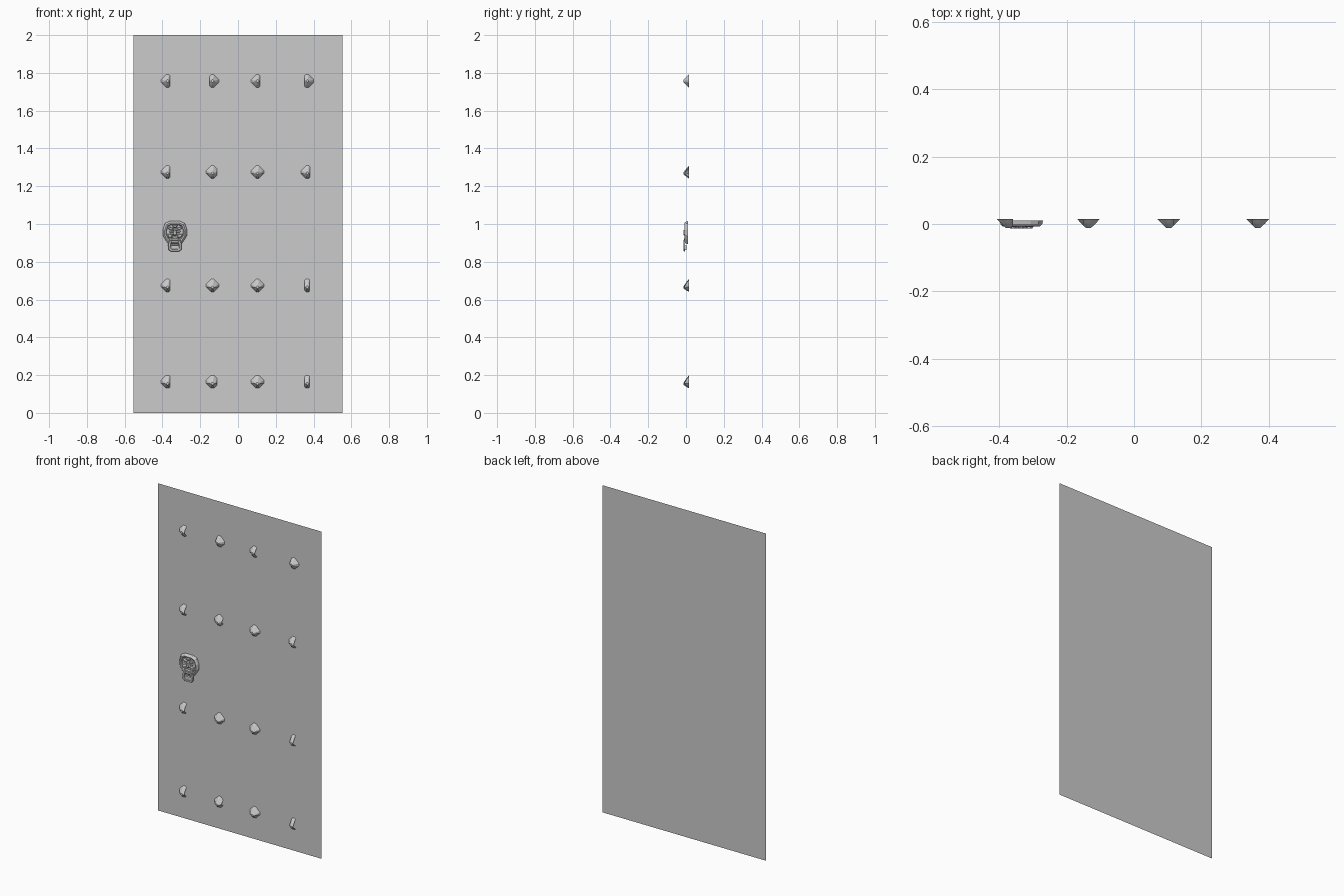
import bpy, bmesh
from math import sin, cos, pi
from mathutils import Vector

if "Cube" in bpy.data.objects:
    bpy.data.objects.remove(bpy.data.objects["Cube"])

BACK = 0.016


def finish(name, bm):
    bmesh.ops.recalc_face_normals(bm, faces=bm.faces)
    me = bpy.data.meshes.new(name)
    bm.to_mesh(me)
    bm.free()
    ob = bpy.data.objects.new(name, me)
    bpy.context.collection.objects.link(ob)
    return ob


def loft(bm, rings, cap=True):
    loops = [[bm.verts.new(p) for p in r] for r in rings]
    n = len(loops[0])
    for a, b in zip(loops, loops[1:]):
        for i in range(n):
            j = (i + 1) % n
            bm.faces.new((a[i], a[j], b[j], b[i]))
    if cap:
        bm.faces.new(loops[-1])


# Flat door panel
bm = bmesh.new()
bm.faces.new([bm.verts.new((x, BACK, z)) for x, z in
              ((-0.553, 0), (0.553, 0), (0.553, 2), (-0.553, 2))])
door = finish("door_panel", bm)
if door.data.polygons[0].normal.y > 0:
    door.data.flip_normals()


# Faceted studs, open where their hidden sides are trimmed away
def stud(name, x, z, lo, hi, drop):
    def ring(r, y, dz):
        c = 0.22 * r
        pts = [(r, -c), (r, c), (c, r), (-c, r), (-r, c), (-r, -c), (-c, -r), (c, -r)]
        return [(x + px, y, z + pz + dz) for px, pz in pts]
    bm = bmesh.new()
    loft(bm, [ring(0.034, BACK - 0.0005, 0), ring(0.022, 0.002, -drop * 0.5),
              ring(0.007, -0.012, -drop)])
    bmesh.ops.recalc_face_normals(bm, faces=bm.faces)
    for lim, d in ((lo, -1), (hi, 1)):
        bmesh.ops.bisect_plane(bm, geom=bm.verts[:] + bm.edges[:] + bm.faces[:],
                               plane_co=(x + lim, 0, 0), plane_no=(d, 0, 0), clear_outer=True)
    # keep outward-facing shell orientation
    me = bpy.data.meshes.new(name)
    bm.to_mesh(me)
    bm.free()
    bpy.context.collection.objects.link(bpy.data.objects.new(name, me))


trim = {"L": (-1, 0.014), "R": (-0.016, 1), "F": (-1, 1), "S": (-0.014, 0.011), "M": (-1, 0.024)}
columns = (-0.373, -0.135, 0.103, 0.367)
rows = ((1.757, "LRLR", 0.0), (1.275, "LMFL", 0.006), (0.675, "LFFS", 0.010), (0.165, "LMFS", 0.010))
for r, (z, kinds, drop) in enumerate(rows):
    for c, (x, k) in enumerate(zip(columns, kinds)):
        stud(f"stud_{r}_{c}", x, z, *trim[k], drop)

# Animal head knocker: mane rim stepping in to the face
CX, CZ = -0.334, 0.952


def head_ring(s, y):
    half = [(0.028, 0.063), (0.052, 0.052), (0.064, 0.018), (0.064, -0.012), (0.050, -0.036),
            (0.034, -0.058)]
    pts = half + [(-a, b) for a, b in reversed(half)]
    return [(CX + a * s, y, CZ + b * s) for a, b in pts]


bm = bmesh.new()
loft(bm, [head_ring(1, 0.010), head_ring(0.97, 0.0), head_ring(0.85, -0.008),
          head_ring(0.74, -0.006), head_ring(0.68, 0.001)])
finish("head_mane", bm)


# Facial features as small tapered facets
def facet(name, outline, y0, y1, shrink=0.6):
    cx = sum(p[0] for p in outline) / len(outline)
    cz = sum(p[1] for p in outline) / len(outline)
    bm = bmesh.new()
    loft(bm, [[(CX + a, y0, CZ + b) for a, b in outline],
              [(CX + cx + (a - cx) * shrink, y1, CZ + cz + (b - cz) * shrink) for a, b in outline]])
    finish(name, bm)


for s, side in ((-1, "left"), (1, "right")):
    def m(pts):
        return [(s * a, b) for a, b in pts]
    facet(f"brow_{side}", m([(0.005, 0.010), (0.040, 0.024), (0.036, 0.036), (0.008, 0.026)]), 0.001, -0.009)
    facet(f"eye_{side}", m([(0.010, 0.004), (0.024, 0.000), (0.032, 0.010), (0.022, 0.014)]), 0.001, -0.004)
    facet(f"cheek_{side}", m([(0.010, -0.006), (0.042, -0.004), (0.040, -0.022), (0.012, -0.026)]), 0.001, -0.009)
facet("nose", [(-0.006, 0.024), (0.006, 0.024), (0.013, -0.010), (0, -0.018), (-0.013, -0.010)], 0.001, -0.013)
facet("forehead", [(-0.018, 0.044), (0.018, 0.044), (0.008, 0.028), (-0.008, 0.028)], 0.001, -0.007)
facet("mouth", [(-0.026, -0.026), (0.026, -0.026), (0.028, -0.040), (-0.028, -0.040)], 0.001, -0.010)

# Knocker ring hanging from the mouth
path = [(-0.029, -0.036), (-0.036, -0.060), (-0.034, -0.088), (-0.022, -0.098),
        (0.022, -0.098), (0.034, -0.088), (0.036, -0.060), (0.029, -0.036)]
mid = Vector((0, -0.060))
bm = bmesh.new()
sections = []
for p in path:
    v = Vector(p)
    d = (mid - v).normalized()
    a, b = v, v + d * 0.016
    sections.append([(CX + q.x, y, CZ + q.y) for q, y in
                     ((a, -0.004), (a + d * 0.003, -0.013), (b - d * 0.003, -0.013), (b, -0.004))])
loft(bm, sections)
finish("knocker_ring", bm)

# Striker plate filling the lower ring
facet("striker", [(-0.024, -0.064), (0.024, -0.064), (0.026, -0.090), (-0.026, -0.090)], 0.002, -0.009, 0.85)
